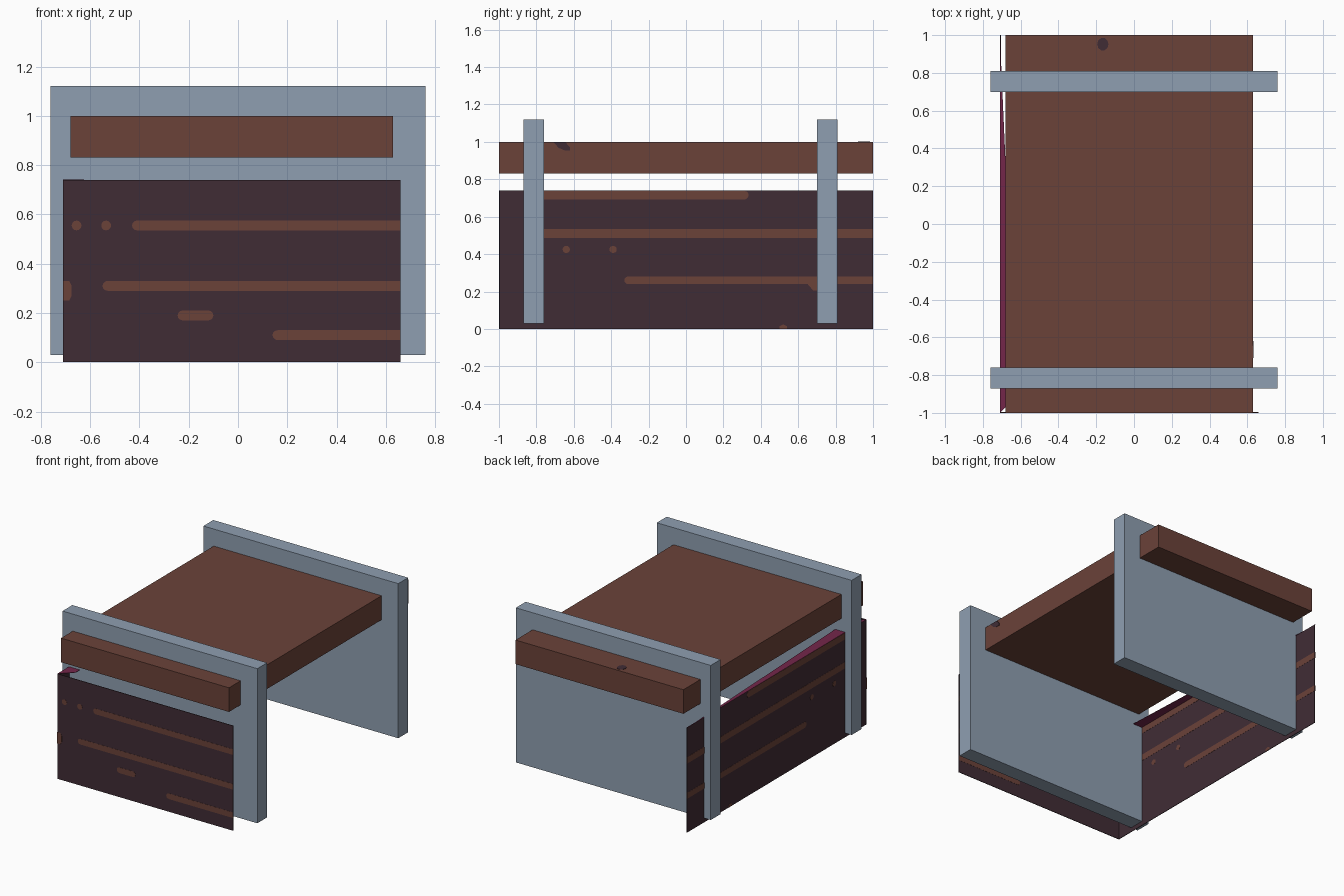
import bpy, bmesh, math
from mathutils import Vector

if "Cube" in bpy.data.objects:
    bpy.data.objects.remove(bpy.data.objects["Cube"])


def material(name, hex_colour):
    def lin(c):
        c /= 255
        return c / 12.92 if c <= 0.04045 else ((c + 0.055) / 1.055) ** 2.4
    m = bpy.data.materials.new(name)
    m.diffuse_color = [lin(int(hex_colour[i:i + 2], 16)) for i in (0, 2, 4)] + [1]
    m.use_nodes = True
    m.node_tree.nodes["Principled BSDF"].inputs["Base Color"].default_value = m.diffuse_color
    return m


STEEL = material("steel blue", "8F9FB1")
BROWN = material("warm brown", "6B4239")
DARK = material("dark plum", "402C35")
MAGENTA = material("deep magenta", "74264A")


def finish(bm, name, mat):
    bmesh.ops.recalc_face_normals(bm, faces=bm.faces)
    me = bpy.data.meshes.new(name)
    bm.to_mesh(me)
    bm.free()
    me.materials.append(mat)
    ob = bpy.data.objects.new(name, me)
    bpy.context.collection.objects.link(ob)
    return ob


def box(name, lo, hi, mat):
    bm = bmesh.new()
    bmesh.ops.create_cube(bm, size=1)
    for v in bm.verts:
        v.co = Vector([(a + b) / 2 + c * (b - a) for a, b, c in zip(lo, hi, v.co)])
    return finish(bm, name, mat)


def plate(name, points, place, depth, mat):
    """Extrude a flat outline; place() maps outline points into the model."""
    bm = bmesh.new()
    face = bm.faces.new([bm.verts.new(place(u, v)) for u, v in points])
    ext = bmesh.ops.extrude_face_region(bm, geom=[face])
    verts = [g for g in ext["geom"] if isinstance(g, bmesh.types.BMVert)]
    bmesh.ops.translate(bm, verts=verts, vec=depth)
    return finish(bm, name, mat)


def capsule(u0, u1, v, r, square_end=False):
    """Streak outline from u0 to u1 at height v, rounded at free ends."""
    pts = []
    for i in range(7):
        a = math.pi / 2 + math.pi * i / 6
        pts.append((u0 + r + r * math.cos(a), v + r * math.sin(a)))
    if square_end:
        return pts + [(u1, v - r), (u1, v + r)]
    for i in range(7):
        a = -math.pi / 2 + math.pi * i / 6
        pts.append((u1 - r + r * math.cos(a), v + r * math.sin(a)))
    return pts


# Two upright end panels
for name, y in (("front_panel", -0.87), ("back_panel", 0.70)):
    box(name, (-0.76, y, 0.03), (0.76, y + 0.11, 1.12), STEEL)

# Long slab passing through both panels
box("top_slab", (-0.68, -1, 0.83), (0.63, 1, 1.0), BROWN)

# Thin front and left sheets
box("front_sheet", (-0.71, -0.999, 0), (0.66, -0.995, 0.74), DARK)
box("left_sheet", (-0.709, -0.999, 0), (-0.705, 1, 0.74), DARK)

# Narrow triangular ledge at the top of the left sheet
plate("corner_ledge", [(-0.71, -0.999), (-0.625, -0.916), (-0.71, 1)],
      lambda u, v: (u, v, 0.739), (0, 0, 0.002), MAGENTA)

# Brown streaks and flecks on the front sheet
front_marks = [
    capsule(-0.43, 0.66, 0.555, 0.02, True),
    capsule(-0.55, 0.66, 0.31, 0.02, True),
    capsule(0.14, 0.66, 0.11, 0.02, True),
    capsule(-0.675, -0.635, 0.555, 0.02),
    capsule(-0.555, -0.515, 0.555, 0.02),
    capsule(-0.245, -0.10, 0.19, 0.02),
    [(-0.71, 0.25), (-0.685, 0.25), (-0.675, 0.27), (-0.675, 0.31), (-0.685, 0.33), (-0.71, 0.33)],
]
for i, pts in enumerate(front_marks):
    plate(f"front_streak_{i + 1}", pts, lambda u, v: (u, -1.0, v), (0, 0.006, 0), BROWN)

# Brown streaks and flecks on the left sheet, seen from both sides
left_marks = [
    [(-u, v) for u, v in capsule(-0.335, 0.78, 0.715, 0.023, True)],
    capsule(-0.80, 1.0, 0.51, 0.023, True),
    capsule(-0.33, 1.0, 0.26, 0.021, True),
    capsule(-0.66, -0.62, 0.425, 0.019),
    capsule(-0.41, -0.37, 0.425, 0.019),
    [(0.65, 0.24), (0.68, 0.205), (0.78, 0.205), (0.78, 0.24)],
    [(0.50, 0.0), (0.54, 0.0), (0.54, 0.015), (0.52, 0.024), (0.50, 0.015)],
]
for i, pts in enumerate(left_marks):
    plate(f"left_streak_{i + 1}", pts, lambda u, v: (-0.710, u, v), (0.006, 0, 0), BROWN)

# Dark knots on the slab: one on top, one on the right edge
plate("top_knot", [(-0.165 + 0.03 * math.cos(a), 0.952 + 0.034 * math.sin(a))
                   for a in (math.tau * i / 10 for i in range(10))],
      lambda u, v: (u, v, 0.999), (0, 0, 0.003), DARK)
plate("side_knot", [(-0.71, 0.999), (-0.68, 0.968), (-0.65, 0.955), (-0.62, 0.955),
                    (-0.62, 0.97), (-0.645, 0.999)],
      lambda u, v: (0.629, u, v), (0.003, 0, 0), DARK)
